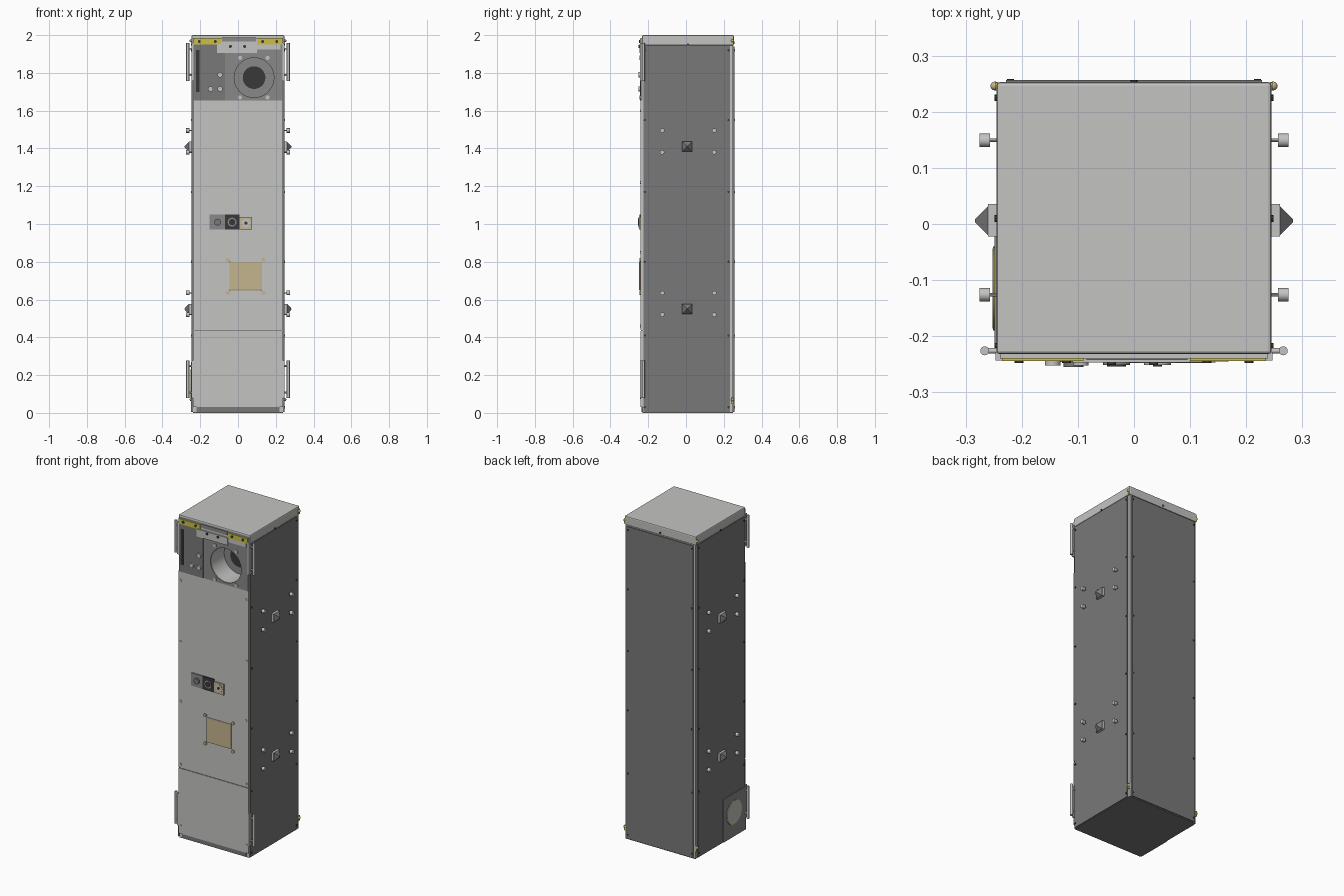
import bpy
from math import pi

old = bpy.data.objects.get("Cube")
if old:
    bpy.data.objects.remove(old)


def material(name, r, g, b):
    m = bpy.data.materials.new(name)
    m.use_nodes = True
    m.diffuse_color = (r, g, b, 1)
    m.node_tree.nodes["Principled BSDF"].inputs["Base Color"].default_value = (r, g, b, 1)
    return m


light = material("light grey", .55, .55, .54)
mid = material("mid grey", .25, .25, .25)
dark = material("dark grey", .19, .19, .19)
black = material("near black", .04, .04, .04)
yellow = material("yellow", .6, .52, .06)
tan = material("tan", .56, .46, .27)


def finish(name, mat, bevel=0):
    ob = bpy.context.object
    ob.name = name
    ob.data.materials.clear()
    ob.data.materials.append(mat)
    if bevel:
        mod = ob.modifiers.new("Bevel", "BEVEL")
        mod.width = bevel
        mod.segments = 2
    return ob


def box(name, mat, x, y, z, bevel=0):
    """Box from three (low, high) spans."""
    spans = (x, y, z)
    bpy.ops.mesh.primitive_cube_add(size=1, location=[(a + b) / 2 for a, b in spans])
    ob = bpy.context.object
    for v in ob.data.vertices:
        for i, (a, b) in enumerate(spans):
            v.co[i] *= b - a
    return finish(name, mat, bevel)


TURN = {"x": (0, pi / 2, 0), "y": (pi / 2, 0, 0), "z": (0, 0, 0)}


def rod(name, mat, loc, r, depth, axis="y", sides=16):
    bpy.ops.mesh.primitive_cylinder_add(vertices=sides, radius=r, depth=depth,
                                        location=loc, rotation=TURN[axis])
    bpy.ops.object.shade_smooth_by_angle()
    return finish(name, mat)


def ball(name, mat, loc, r):
    bpy.ops.mesh.primitive_uv_sphere_add(segments=12, ring_count=8, radius=r, location=loc)
    bpy.ops.object.shade_smooth()
    return finish(name, mat)


def side_span(s, a, b):
    return tuple(sorted((s * a, s * b)))


FRONT = -.24

# Cabinet shell
core = box("cabinet_frame", light, (-.239, .239), (-.231, .25), (.004, 1.945))
box("bottom_plate", dark, (-.239, .239), (-.231, .25), (0, .004))
box("top_cap", light, (-.245, .245), (-.232, .253), (1.945, 2), .006)
box("back_panel", dark, (-.228, .228), (.25, .257), (.005, 1.94))
box("kick_strip", dark, (-.22, .22), (-.236, -.23), (.004, .03))
box("front_panel", light, (-.239, .239), (FRONT, -.231), (.44, 1.655))
box("lower_front_panel", light, (-.239, .239), (FRONT, -.231), (.03, .434))
box("front_seam", mid, (-.235, .235), (-.237, -.231), (.434, .44))
box("front_header", light, (-.239, .239), (FRONT, -.231), (1.95, 1.985))

# Upper equipment panels
box("upper_left_panel", dark, (-.235, -.07), (-.243, -.231), (1.655, 1.95))
outlet_panel = box("outlet_panel", mid, (-.068, .235), (FRONT, -.231), (1.655, 1.95))
box("door_pull", black, (-.222, -.205), (-.244, -.242), (1.7, 1.92))
for x, z in ((-.145, 1.715), (-.095, 1.715), (-.095, 1.79)):
    rod("panel_knob", light, (x, -.246, z), .014, .012)

# Round recessed outlet
ox, oz = .085, 1.775
for target in (core, outlet_panel):
    cutter = rod("outlet_cutter", mid, (ox, -.2, oz), .105, .2, sides=48)
    cutter.hide_render = True
    bpy.context.view_layer.objects.active = target
    mod = target.modifiers.new("Outlet", "BOOLEAN")
    mod.operation = "DIFFERENCE"
    mod.solver = "EXACT"
    mod.object = cutter
    bpy.ops.object.modifier_apply(modifier=mod.name)
    bpy.data.objects.remove(cutter)
rod("outlet_back", mid, (ox, -.104, oz), .105, .006, sides=48)
rod("outlet_core", black, (ox, -.109, oz), .06, .006, sides=32)
for dx in (-.074, .072):
    for dz in (-.105, .105):
        rod("outlet_screw", light, (ox + dx, -.242, oz + dz), .011, .006)

# Header fittings
for x0, x1 in ((-.235, -.09), (.1, .235)):
    box("yellow_label", yellow, (x0, x1), (-.244, FRONT), (1.95, 1.982))
    for x in (x0 + .03, x1 - .03):
        rod("label_screw", black, (x, -.245, 1.966), .008, .005)
box("header_slot", mid, (-.085, .095), (-.242, FRONT), (1.965, 1.988))
box("header_bracket", light, (-.11, .1), (-.247, FRONT), (1.905, 1.952))
box("bracket_arm", light, (.1, .225), (-.243, FRONT), (1.925, 1.95))
for x in (-.04, .035):
    rod("bracket_screw", black, (x, -.248, 1.94), .008, .005)

# Control modules
box("switch_module", mid, (-.15, -.07), (-.246, FRONT), (.97, 1.05))
rod("switch_button", dark, (-.108, -.25, 1.01), .018, .01)
box("black_module", black, (-.07, .008), (-.247, FRONT), (.97, 1.05))
rod("black_dial", mid, (-.031, -.249, 1.01), .024, .005)
rod("dial_centre", black, (-.031, -.251, 1.01), .017, .006)
box("tan_module", tan, (.008, .075), (-.248, FRONT), (.97, 1.037))
rod("tan_dial", light, (.042, -.249, 1.005), .024, .004)
rod("tan_dial_centre", black, (.042, -.251, 1.005), .008, .006)

# Tan cover box with corner screws
box("cover_box", tan, (-.045, .125), (-.248, FRONT), (.648, .802), .004)
for x in (-.055, .135):
    for z in (.635, .81):
        rod("cover_screw", tan, (x, -.243, z), .01, .008)

EDGE_HEIGHTS = (.03, .41, .8, 1.17, 1.55, 1.92)

for s in (-1, 1):
    # Side panel, edge screws and corner trims
    box("side_panel", dark, side_span(s, .239, .245), (-.226, .232), (.004, 1.943))
    for z in EDGE_HEIGHTS:
        for y in (-.218, .225):
            rod("side_screw", black, (s * .246, y, z), .006, .005, "x", 8)
        rod("back_screw", black, (s * .22, .257, z), .006, .003, "y", 8)
    for z in EDGE_HEIGHTS[:5]:
        rod("front_screw", light, (s * .225, -.241, z + .05), .007, .005, "y", 8)
    rod("cap_screw", black, (s * .246, .01, 1.95), .006, .005, "x", 8)
    for z in (.07, 1.97):
        ball("corner_ball", tan, (s * .248, .246, z), .008)
        box("corner_tag", yellow, side_span(s, .24, .247), (.238, .252), (z - .02, z + .012))

    # Front edge hinges
    for z in (.178, 1.858):
        rod("hinge_bar", light, (s * .266, -.226, z), .008, .2, "z")
        for dz in (-.07, .07):
            rod("hinge_arm", light, (s * .252, -.226, z + dz), .005, .03, "x")
        box("hinge_leaf", light, side_span(s, .235, .247), (-.243, -.228), (z - .1, z + .1))

    # Pointed side mounts and studs
    for z in (.55, 1.41):
        box("mount_plate", light, side_span(s, .244, .26), (-.022, .036), (z - .026, z + .026))
        bpy.ops.mesh.primitive_cone_add(vertices=4, radius1=.037, radius2=.004, depth=.023,
                                        location=(s * .2715, .006, z),
                                        rotation=(pi / 4, 0, 0))
        cone = finish("mount_point", dark)
        cone.rotation_mode = "QUATERNION"
        from_z = cone.location.copy()
        from_z.x, from_z.y, from_z.z = s, 0, 0
        cone.rotation_quaternion = from_z.to_track_quat("Z", "Y")
        for v in cone.data.vertices:
            a, b = v.co.x, v.co.y
            v.co.x, v.co.y = (a - b) * .7071, (a + b) * .7071
        for y in (-.126, .149):
            for dz in (-.03, .085):
                rod("stud_stem", light, (s * .25, y, z + dz), .003, .016, "x", 8)
                rod("stud_head", light, (s * .266, y, z + dz), .012, .019, "x")

# Service plate with round port, low on the right side
box("service_plate", mid, (-.249, -.244), (-.23, -.012), (.004, .27))
rod("port_ring", yellow, (-.249, -.115, .155), .075, .004, "x", 40)
rod("port_disc", light, (-.25, -.115, .155), .071, .004, "x", 40)
rod("back_cap_screw", black, (0, .2545, 1.96), .006, .004, "y", 8)
